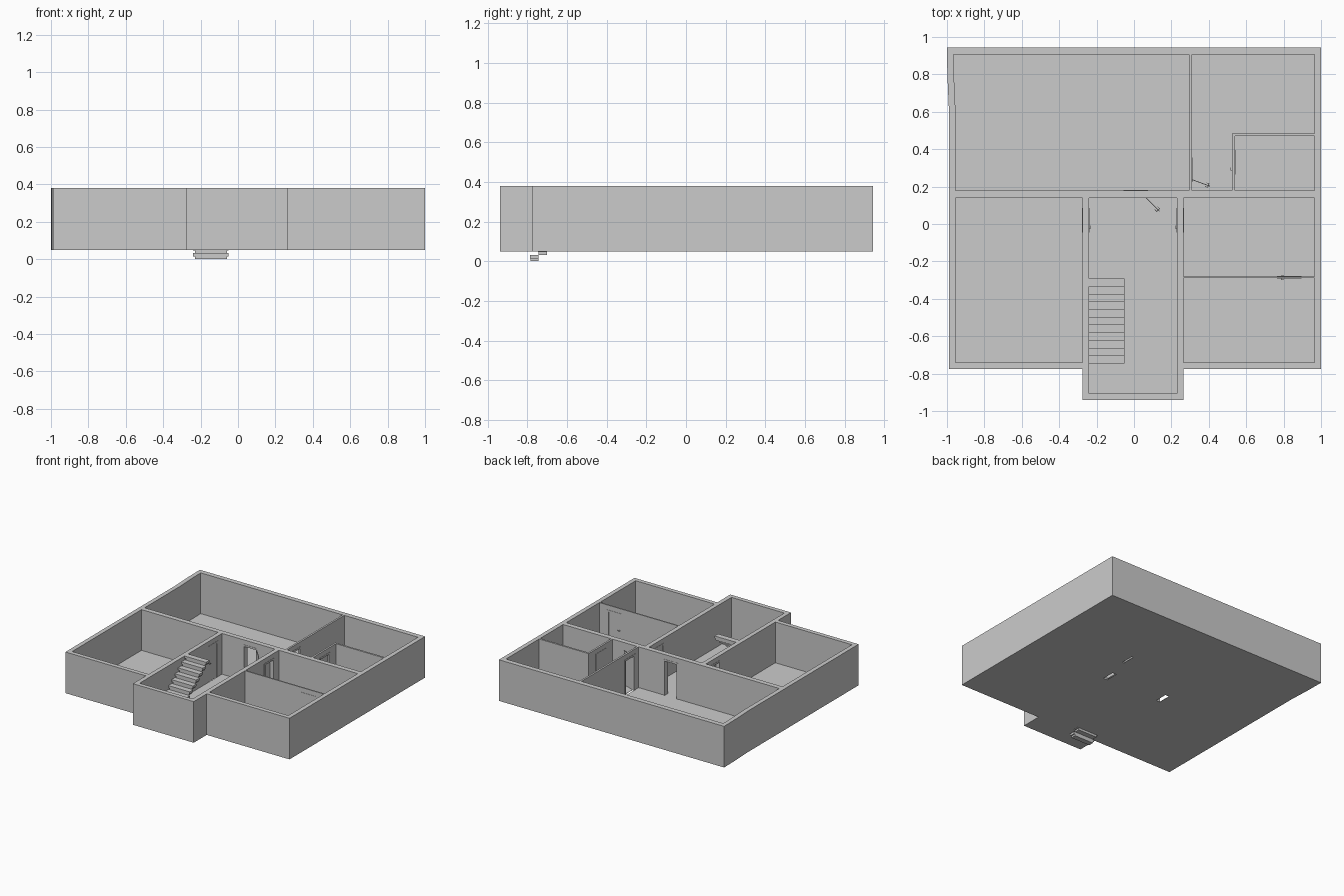
import bpy, bmesh, math
from mathutils import Matrix, Vector

if "Cube" in bpy.data.objects:
    bpy.data.objects.remove(bpy.data.objects["Cube"])

FLOOR, SLAB, TOP = 0.05, 0.053, 0.38

plaster = bpy.data.materials.new("plaster_grey")
plaster.diffuse_color = (0.6, 0.6, 0.6, 1)
plaster.use_nodes = True
plaster.node_tree.nodes["Principled BSDF"].inputs["Base Color"].default_value = plaster.diffuse_color


def add_box(bm, lo, hi):
    size = [h - l for l, h in zip(lo, hi)]
    mid = [(h + l) / 2 for l, h in zip(lo, hi)]
    bmesh.ops.create_cube(bm, size=1, matrix=Matrix.Translation(mid) @ Matrix.Diagonal((*size, 1)))


def add_prism(bm, outline, z0, z1):
    face = bm.faces.new([bm.verts.new((x, y, z0)) for x, y in outline])
    out = bmesh.ops.extrude_face_region(bm, geom=[face])
    bmesh.ops.translate(bm, vec=(0, 0, z1 - z0),
                        verts=[v for v in out["geom"] if isinstance(v, bmesh.types.BMVert)])


def finish(bm, name, matrix=None):
    bmesh.ops.recalc_face_normals(bm, faces=bm.faces)
    mesh = bpy.data.meshes.new(name)
    bm.to_mesh(mesh)
    bm.free()
    mesh.materials.append(plaster)
    obj = bpy.data.objects.new(name, mesh)
    bpy.context.collection.objects.link(obj)
    if matrix is not None:
        obj.matrix_world = matrix
    return obj


def rect(x0, y0, x1, y1):
    return [(x0, y0), (x1, y0), (x1, y1), (x0, y1)]


def cut(obj, cutters):
    """Subtract the cutters, bake the result, and delete them."""
    for c in cutters:
        c.hide_render = True
        mod = obj.modifiers.new("cut", "BOOLEAN")
        mod.operation, mod.solver, mod.object = "DIFFERENCE", "EXACT", c
    bpy.context.view_layer.update()
    dg = bpy.context.evaluated_depsgraph_get()
    mesh = bpy.data.meshes.new_from_object(obj.evaluated_get(dg))
    obj.modifiers.clear()
    obj.data = mesh
    for c in cutters:
        bpy.data.objects.remove(c)


# Floor plan
outer = [(-1, .945), (-.998, .8), (-.99, .62), (-.99, -.775), (-.275, -.775), (-.275, -.94),
         (.265, -.94), (.265, -.775), (1, -.775), (1, .945)]
rooms = [
    [(-.965, .905), (-.963, .8), (-.955, .62), (-.955, .18), (.295, .18), (.295, .905)],  # big back room
    [(.31, .18), (.525, .18), (.525, .485), (.965, .485), (.965, .905), (.31, .905)],     # back right room
    rect(.54, .18, .965, .47),          # small inner room
    rect(-.955, -.74, -.275, .14),      # left room
    rect(-.24, -.905, .23, .14),        # hall with stairs
    rect(.265, -.28, .965, .14),        # right room
    rect(.265, -.74, .965, -.29),       # front right room
]

# Doors: name, centre, wall turn, wall thickness, hinge side, face side, swing, open threshold
doors = [
    ("back_room", (.01, .16), 0, .04, 1, -1, 135, False),
    ("back_right", (.3025, .29), 90, .015, -1, -1, -110, True),
    ("left_room", (-.2575, .02), 90, .035, 1, -1, 0, True),
    ("right_room", (.2475, .02), 90, .035, 1, 1, 0, True),
    ("front_right", (.83, -.285), 0, .01, 1, -1, 0, False),
    ("small_room", (.5325, .33), 90, .015, 1, 1, 0, False),
]
HALF, FRAME, HEAD = .066, .014, .342


def place(centre, turn):
    return Matrix.Translation((*centre, 0)) @ Matrix.Rotation(math.radians(turn), 4, "Z")


def door_cutters(only_open):
    bm = bmesh.new()
    for _, centre, turn, t, _, _, _, is_open in doors:
        if only_open and not is_open:
            continue
        part = bmesh.new()
        d = t / 2 + (0 if only_open else .01)
        add_box(part, (-HALF, -d, 0), (HALF, d, HEAD))
        part.transform(place(centre, turn))
        mesh = bpy.data.meshes.new("tmp")
        part.to_mesh(mesh)
        part.free()
        bm.from_mesh(mesh)
        bpy.data.meshes.remove(mesh)
    return finish(bm, "door_cutter")


# Walls: one solid with rooms and doorways cut out
bm = bmesh.new()
add_prism(bm, outer, SLAB, TOP)
walls = finish(bm, "walls")
bm = bmesh.new()
for room in rooms:
    add_prism(bm, room, 0, .5)
cut(walls, [finish(bm, "room_cutter"), door_cutters(False)])

# Thin floor, open below three of the doorways
bm = bmesh.new()
add_prism(bm, outer, FLOOR, SLAB)
floor = finish(bm, "floor")
cut(floor, [door_cutters(True)])

# Door frames, leaves and lever handles
for name, centre, turn, t, side, face, swing, _ in doors:
    m = place(centre, turn)
    d = t / 2 + .002
    bm = bmesh.new()
    for s in (-1, 1):
        a, b = sorted((s * HALF, s * (HALF - FRAME)))
        add_box(bm, (a, -d, FLOOR), (b, d, HEAD))
    add_box(bm, (-HALF + FRAME, -d, HEAD - FRAME), (HALF - FRAME, d, HEAD))
    finish(bm, name + "_door_frame", m)

    width = 2 * (HALF - FRAME)
    pivot = Matrix.Translation((side * width / 2, face * (t / 2 - .002), 0))
    spin = Matrix.Rotation(math.radians(swing + (180 if side > 0 else 0)), 4, "Z")
    leaf_matrix = m @ pivot @ spin
    bm = bmesh.new()
    add_box(bm, (0, -.002, SLAB + .002), (width, .002, HEAD - FRAME))
    finish(bm, name + "_door", leaf_matrix)
    bm = bmesh.new()
    for s in (-1, 1):
        a, b = sorted((s * .002, s * .009))
        add_box(bm, (width - .011, a, .197), (width - .007, b, .203))
        a, b = sorted((s * .009, s * .012))
        add_box(bm, (width - .024, a, .197), (width - .007, b, .203))
    finish(bm, name + "_door_handle", leaf_matrix)

# Staircase: narrow block under a wider tread for each step
STEPS, RUN = 12, .0412
RISE = TOP / STEPS
treads, blocks = bmesh.new(), bmesh.new()
for i in range(STEPS):
    y, z = -.785 + i * RUN, i * RISE
    add_box(blocks, (-.23, y, z), (-.06, y + RUN, z + .014))
    add_box(treads, (-.24, y - .003, z + .014), (-.05, y + RUN, z + RISE))
finish(blocks, "stair_blocks")
finish(treads, "stair_treads")
